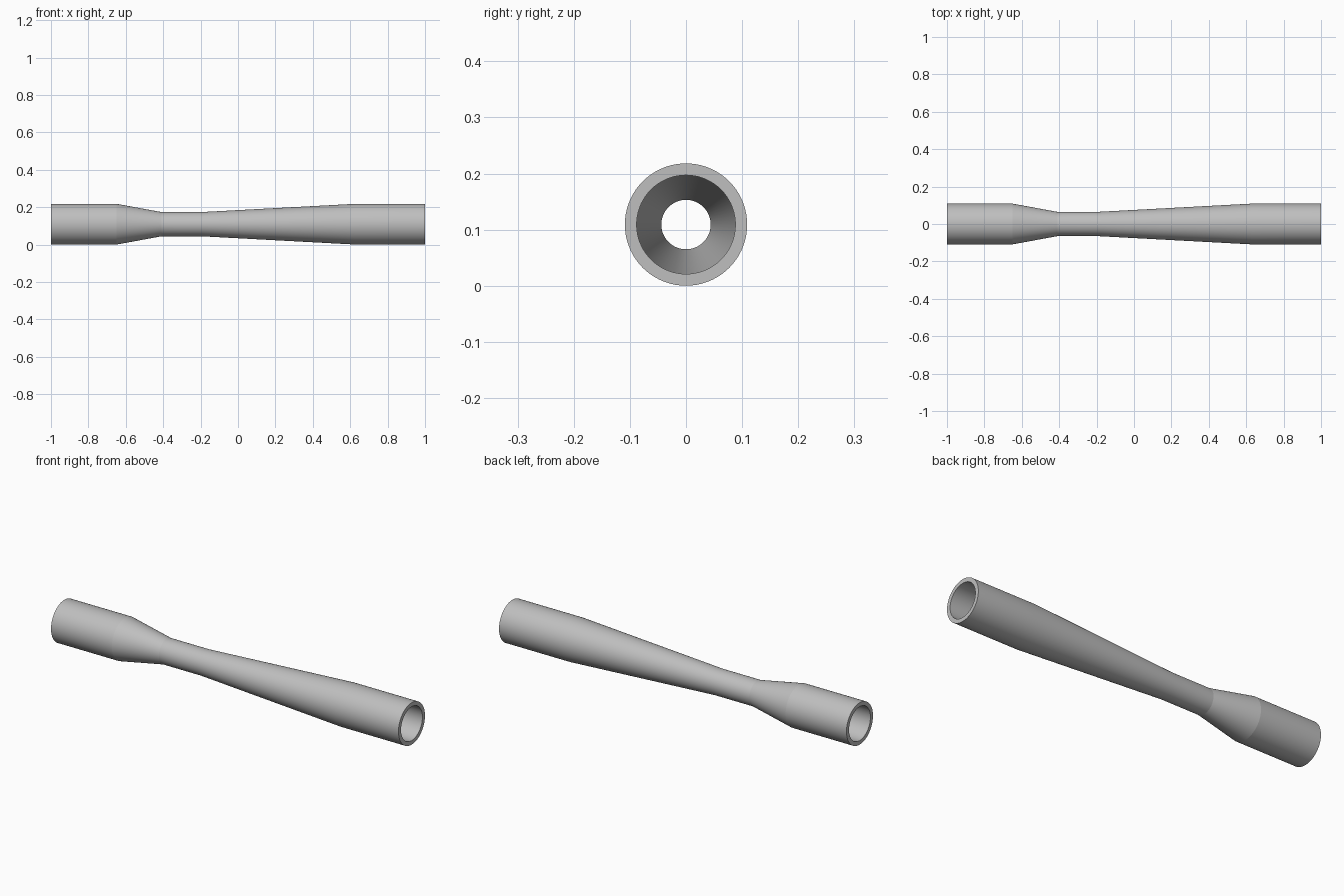
import bpy, bmesh
from math import cos, sin, radians, tau

cube = bpy.data.objects.get("Cube")
if cube:
    bpy.data.objects.remove(cube, do_unlink=True)

SEGMENTS = 72
OUTER, BORE, THROAT_OUTER, THROAT_BORE = 0.109, 0.088, 0.065, 0.044

# Stations along the tube: inlet, converging cone, throat, diffuser, outlet
stations = [(-1, 0), (-0.65, 0), (-0.41, 1), (-0.19, 1), (0.63, 0), (1, 0)]
outer = [(x, THROAT_OUTER if narrow else OUTER) for x, narrow in stations]
inner = [(x, THROAT_BORE if narrow else BORE) for x, narrow in stations]
profile = outer + inner[::-1]

# Revolve the closed wall profile around the x axis
bm = bmesh.new()
rings = []
for x, r in profile:
    rings.append([bm.verts.new((x, r * cos(tau * i / SEGMENTS),
                                OUTER + r * sin(tau * i / SEGMENTS)))
                  for i in range(SEGMENTS)])
for k, ring in enumerate(rings):
    following = rings[(k + 1) % len(rings)]
    for i in range(SEGMENTS):
        j = (i + 1) % SEGMENTS
        bm.faces.new((ring[i], ring[j], following[j], following[i]))
bmesh.ops.recalc_face_normals(bm, faces=bm.faces)
mesh = bpy.data.meshes.new("venturi_tube")
bm.to_mesh(mesh)
bm.free()

# Plain grey finish
grey = bpy.data.materials.new("light_grey")
grey.use_nodes = True
colour = (0.52, 0.52, 0.52, 1)
grey.diffuse_color = colour
grey.node_tree.nodes["Principled BSDF"].inputs["Base Color"].default_value = colour
mesh.materials.append(grey)

tube = bpy.data.objects.new("venturi_tube", mesh)
bpy.context.collection.objects.link(tube)
bpy.ops.object.select_all(action="DESELECT")
tube.select_set(True)
bpy.context.view_layer.objects.active = tube
bpy.ops.object.shade_smooth_by_angle(angle=radians(8))
